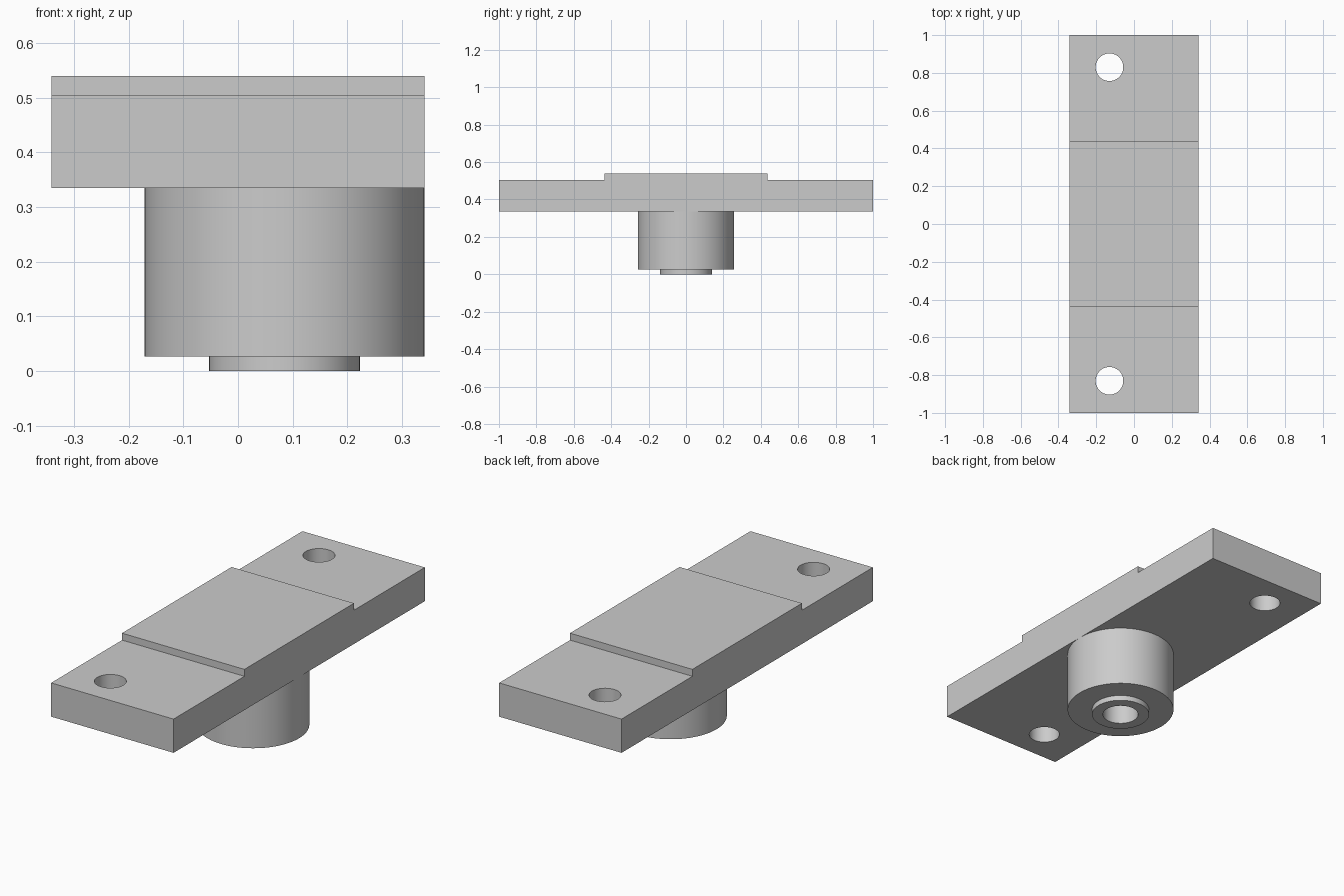
import bpy
import bmesh
from math import radians
from mathutils import Vector, Matrix

HALF_WIDTH = 0.341
PLATE_BOTTOM, PLATE_TOP, PAD_TOP = 0.335, 0.505, 0.54
PAD_HALF = 0.436
BOSS_X = 0.085

cube = bpy.data.objects.get("Cube")
if cube:
    bpy.data.objects.remove(cube, do_unlink=True)

steel = bpy.data.materials.new("plain_grey")
steel.use_nodes = True
grey = (0.6, 0.6, 0.6, 1)
steel.diffuse_color = grey
steel.node_tree.nodes["Principled BSDF"].inputs["Base Color"].default_value = grey


def make_object(name, bm):
    bmesh.ops.recalc_face_normals(bm, faces=bm.faces)
    mesh = bpy.data.meshes.new(name)
    bm.to_mesh(mesh)
    bm.free()
    mesh.materials.append(steel)
    obj = bpy.data.objects.new(name, mesh)
    bpy.context.collection.objects.link(obj)
    return obj


def smooth(obj):
    bpy.ops.object.select_all(action='DESELECT')
    obj.select_set(True)
    bpy.context.view_layer.objects.active = obj
    bpy.ops.object.shade_smooth_by_angle(angle=radians(30))


# Mounting plate: stepped side profile extruded across the width
bm = bmesh.new()
half = [(1, PLATE_BOTTOM), (1, PLATE_TOP), (PAD_HALF, PLATE_TOP), (PAD_HALF, PAD_TOP)]
outline = half + [(-y, z) for y, z in reversed(half)]
side = bm.faces.new([bm.verts.new((-HALF_WIDTH, y, z)) for y, z in outline])
extruded = bmesh.ops.extrude_face_region(bm, geom=[side], use_keep_orig=True)
bmesh.ops.translate(bm, vec=(2 * HALF_WIDTH, 0, 0),
                    verts=[v for v in extruded["geom"] if isinstance(v, bmesh.types.BMVert)])
plate = make_object("mounting_plate", bm)

# Screw holes near both ends
bm = bmesh.new()
for y in (-0.83, 0.83):
    bmesh.ops.create_cone(bm, cap_ends=True, segments=64, radius1=0.073, radius2=0.073,
                          depth=0.5, matrix=Matrix.Translation((-0.13, y, 0.42)))
cutter = make_object("screw_hole_cutter", bm)
cutter.hide_render = True
cutter.hide_set(True)
cut = plate.modifiers.new("screw_holes", 'BOOLEAN')
cut.operation = 'DIFFERENCE'
cut.solver = 'EXACT'
cut.object = cutter
bpy.context.view_layer.objects.active = plate
bpy.ops.object.modifier_apply(modifier=cut.name)
bpy.data.objects.remove(cutter, do_unlink=True)
smooth(plate)

# Boss with a raised rim and bore, turned around its axis; the plate closes the bore
bm = bmesh.new()
profile = [(0.256, PLATE_BOTTOM), (0.256, 0.027), (0.138, 0.027),
           (0.138, 0), (0.085, 0), (0.085, PLATE_BOTTOM)]
verts = [bm.verts.new((BOSS_X + r, 0, z)) for r, z in profile]
edges = [bm.edges.new(pair) for pair in zip(verts, verts[1:])]
bmesh.ops.spin(bm, geom=verts + edges, cent=Vector((BOSS_X, 0, 0)), axis=(0, 0, 1),
               angle=radians(360), steps=96, use_merge=True)
bmesh.ops.remove_doubles(bm, verts=bm.verts, dist=0.0001)
boss = make_object("bored_boss", bm)
smooth(boss)
